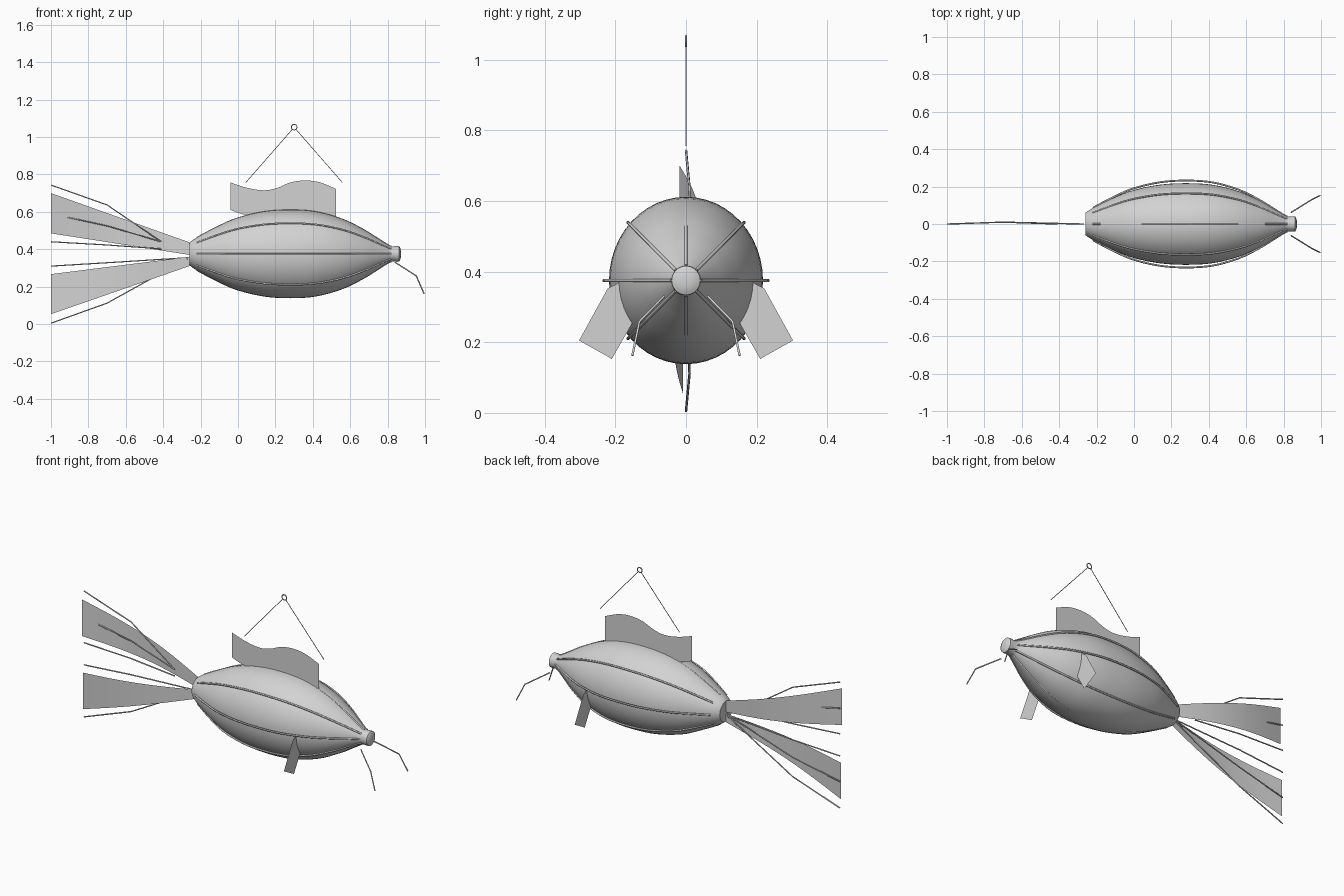
import bpy, bmesh, math
from mathutils import Vector

if "Cube" in bpy.data.objects:
    bpy.data.objects.remove(bpy.data.objects["Cube"])

AXIS_Z = 0.375
grey = bpy.data.materials.new("paper_grey")
grey.diffuse_color = (0.65, 0.65, 0.65, 1)
grey.use_nodes = True
grey.node_tree.nodes["Principled BSDF"].inputs["Base Color"].default_value = grey.diffuse_color


def finish(name, bm, smooth=True):
    me = bpy.data.meshes.new(name)
    bm.to_mesh(me)
    bm.free()
    ob = bpy.data.objects.new(name, me)
    bpy.context.collection.objects.link(ob)
    me.materials.append(grey)
    if smooth:
        bpy.ops.object.select_all(action='DESELECT')
        ob.select_set(True)
        bpy.context.view_layer.objects.active = ob
        bpy.ops.object.shade_smooth_by_angle(angle=math.radians(50))
    return ob


def rod(name, pts, radius=0.004, cyclic=False):
    """Thin round rod along a list of points."""
    cu = bpy.data.curves.new(name, 'CURVE')
    cu.dimensions = '3D'
    cu.bevel_depth = radius
    cu.bevel_resolution = 1
    cu.use_fill_caps = True
    sp = cu.splines.new('POLY')
    sp.points.add(len(pts) - 1)
    for p, co in zip(sp.points, pts):
        p.co = (*co, 1)
    sp.use_cyclic_u = cyclic
    cu.materials.append(grey)
    ob = bpy.data.objects.new(name, cu)
    bpy.context.collection.objects.link(ob)


def spline(pts, steps=4):
    """Smooth curve through the given points."""
    p = [Vector(q) for q in pts]
    p = [p[0]] + p + [p[-1]]
    out = []
    for a, b, c, d in zip(p, p[1:], p[2:], p[3:]):
        for i in range(steps):
            t = i / steps
            out.append(0.5 * (2 * b + (c - a) * t + (2 * a - 5 * b + 4 * c - d) * t * t
                              + (3 * b - a - 3 * c + d) * t ** 3))
    return out + [p[-1]]


def strip(name, edge_a, edge_b, rows=1):
    """Thin sheet spanning two edges of equal point count."""
    bm = bmesh.new()
    grid = [[bm.verts.new(Vector(a).lerp(Vector(b), j / rows)) for j in range(rows + 1)]
            for a, b in zip(edge_a, edge_b)]
    for g, h in zip(grid, grid[1:]):
        for j in range(rows):
            bm.faces.new((g[j], h[j], h[j + 1], g[j + 1]))
    finish(name, bm)


# Body: lathed spindle, slightly narrower than tall
profile = spline([(-0.26, 0.06), (-0.22, 0.088), (-0.1, 0.152), (0, 0.195), (0.14, 0.228),
                  (0.28, 0.237), (0.42, 0.227), (0.56, 0.187), (0.67, 0.132), (0.74, 0.088),
                  (0.785, 0.059), (0.81, 0.044)])
SEG = 48
bm = bmesh.new()
rings = []
mouth = [(0.825, 0.04), (0.85, 0.042), (0.862, 0.041), (0.868, 0.03), (0.871, 0.015)]
for x, r in [tuple(p) for p in profile] + mouth:
    squash = 1 - 0.08 * min(1, r / 0.237)
    rings.append([bm.verts.new((x, r * squash * math.cos(2 * math.pi * k / SEG),
                                AXIS_Z + r * math.sin(2 * math.pi * k / SEG)))
                  for k in range(SEG)])
for a, b in zip(rings, rings[1:]):
    for k in range(SEG):
        n = (k + 1) % SEG
        bm.faces.new((a[k], a[n], b[n], b[k]))
bm.faces.new(rings[0])
bm.faces.new(rings[-1])
bmesh.ops.recalc_face_normals(bm, faces=bm.faces)
finish("body", bm)

# Eight lengthwise ribs
for k in range(8):
    c, s = math.cos(k * math.pi / 4), math.sin(k * math.pi / 4)
    pts = [(x, c * r * 0.98, AXIS_Z + s * r * 0.98) for x, r in profile if x > -0.225]
    pts.append((0.82, c * 0.04, AXIS_Z + s * 0.04))
    rod("body_rib", pts, 0.005)

# Dorsal fin with a wavy top
top = spline([(-0.04, 0, 0.757), (0.05, 0, 0.728), (0.14, 0, 0.715), (0.21, 0, 0.728),
              (0.28, 0, 0.757), (0.36, 0, 0.768), (0.44, 0, 0.757), (0.525, 0, 0.722)])
bottom = spline([(-0.04, 0, 0.61), (0.05, 0, 0.582), (0.14, 0, 0.59), (0.21, 0, 0.6),
                 (0.28, 0, 0.605), (0.36, 0, 0.602), (0.44, 0, 0.595), (0.525, 0, 0.572)])
strip("dorsal_fin", top, bottom, 2)

# Two tail fins, gently billowed sideways
for name, up, low, tip, bulge in (("upper_tail_fin", (0.70, 0.437), (0.485, 0.37), -0.018, 0.045),
                                  ("lower_tail_fin", (0.267, 0.36), (0.053, 0.31), -0.008, -0.028)):
    edges = [[], []]
    for i in range(17):
        t = i / 16
        y = tip * (1 - t) + bulge * math.sin(math.pi * t)
        for e, (z0, z1) in zip(edges, (up, low)):
            e.append((-1 + 0.74 * t, y, z0 + (z1 - z0) * t))
    strip(name, *edges, 2)

# Tail rays: z at the tip, at the bend and at the root, then root x
for z0, z1, z2, x2 in ((0.743, 0.637, 0.44, -0.41), (0.59, 0.525, 0.44, -0.41),
                       (0.44, 0.423, 0.402, -0.41), (0.31, 0.328, 0.355, -0.27),
                       (0.16, 0.225, 0.355, -0.27), (0.005, 0.112, 0.35, -0.27)):
    rod("tail_ray", [(-0.999, 0, z0), (-0.7, 0.01, z1), (x2, 0, z2)], 0.0035)

for s in (-1, 1):
    # Pectoral fin standing crosswise
    bm = bmesh.new()
    bm.faces.new([bm.verts.new((0.51, s * y, z)) for y, z in
                  ((0.16, 0.385), (0.222, 0.352), (0.303, 0.205), (0.21, 0.153), (0.1, 0.345))])
    finish("pectoral_fin", bm, False)
    # Whisker
    rod("whisker", [(0.84, s * 0.062, 0.33), (0.953, s * 0.132, 0.258), (0.995, s * 0.152, 0.162)],
        0.0035)
    # Hanging string
    rod("hanging_string", [(0.3 + s * 0.258, 0, 0.757), (0.3 + s * 0.008, 0, 1.043)], 0.002)

# Hanging ring
rod("hanging_ring", [(0.3 + 0.015 * math.cos(a * math.pi / 8), 0,
                      1.053 + 0.015 * math.sin(a * math.pi / 8)) for a in range(16)], 0.003, True)
